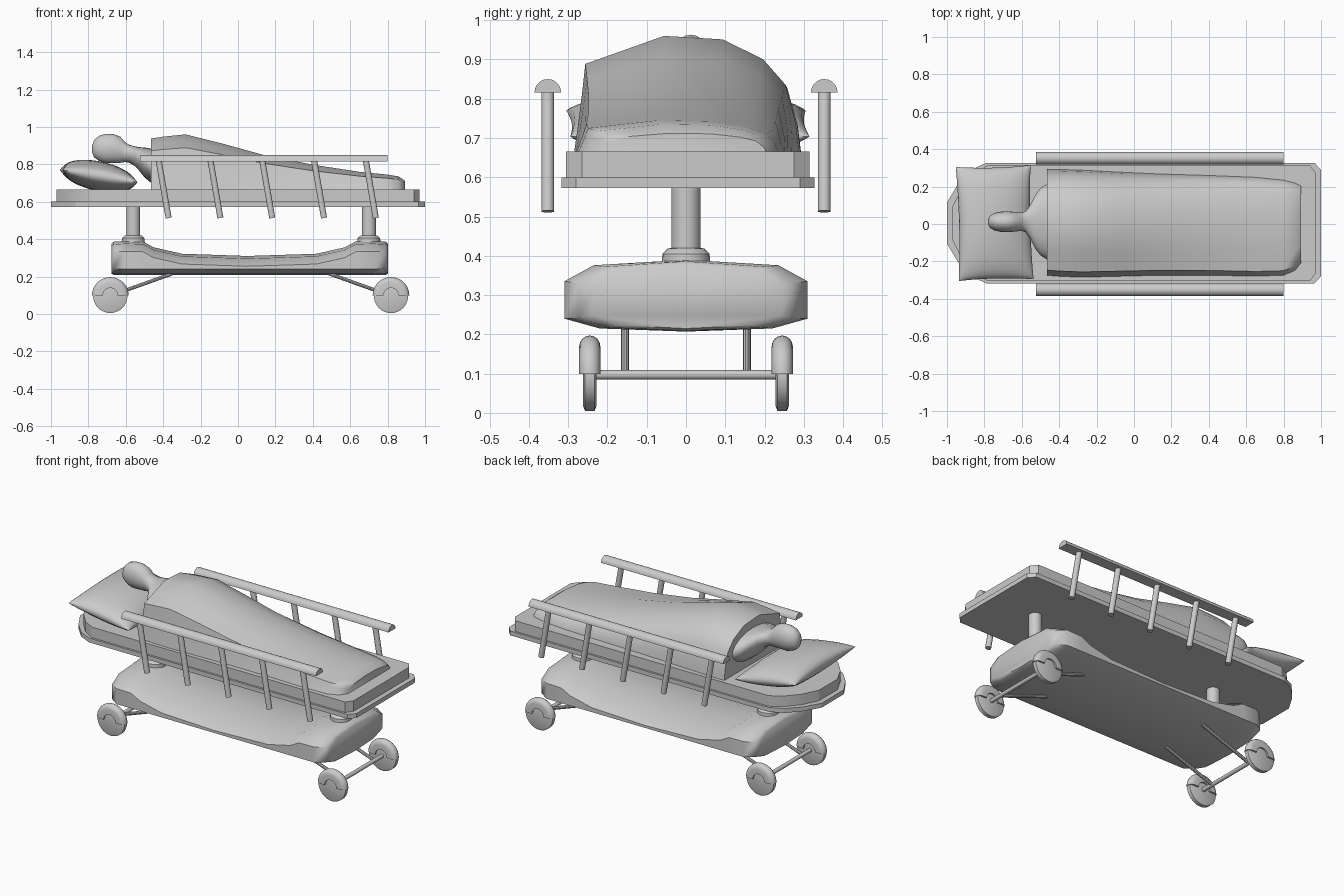
import bpy, bmesh
from math import sin, cos, pi, radians
from mathutils import Vector

if "Cube" in bpy.data.objects:
    bpy.data.objects.remove(bpy.data.objects["Cube"])


def finish(name, bm, angle=35):
    bmesh.ops.recalc_face_normals(bm, faces=bm.faces)
    me = bpy.data.meshes.new(name)
    bm.to_mesh(me)
    bm.free()
    ob = bpy.data.objects.new(name, me)
    bpy.context.collection.objects.link(ob)
    bpy.ops.object.select_all(action='DESELECT')
    ob.select_set(True)
    bpy.context.view_layer.objects.active = ob
    bpy.ops.object.shade_smooth_by_angle(angle=radians(angle))
    return ob


def loft(name, rings, angle=35):
    """Skin a list of closed rings and cap both ends."""
    bm = bmesh.new()
    vs = [[bm.verts.new(p) for p in r] for r in rings]
    n = len(rings[0])
    for a, b in zip(vs, vs[1:]):
        for i in range(n):
            bm.faces.new((a[i], a[(i + 1) % n], b[(i + 1) % n], b[i]))
    bm.faces.new(vs[0])
    bm.faces.new(vs[-1])
    return finish(name, bm, angle)


def rod(name, a, b, r, n=16):
    a, b = Vector(a), Vector(b)
    q = (b - a).to_track_quat('Z', 'Y')
    ring = [q @ Vector((r * cos(2 * pi * i / n), r * sin(2 * pi * i / n), 0)) for i in range(n)]
    return loft(name, [[p + e for p in ring] for e in (a, b)])


def slab(name, half, z0, z1):
    """Flat slab from half an outline (y >= 0), mirrored."""
    pts = half + [(x, -y) for x, y in reversed(half)]
    return loft(name, [[(x, y + 0.005, z) for x, y in pts] for z in (z0, z1)], 20)


# bed deck and mattress
slab("bed_deck", [(-1, .11), (-.94, .21), (-.87, .285), (-.79, .322),
                  (.965, .322), (1, .285)], .573, .6)
slab("mattress", [(-.97, .09), (-.92, .19), (-.85, .27), (-.78, .31),
                  (.94, .31), (.97, .27)], .6, .665)

# base body with raised ends
def base_ring(x, top, w, low):
    half = [(0, top), (.235, top - .014), (.31, top - .055), (.31, low + .033),
            (.22, low + .008), (0, low)]
    pts = half + [(-y, z) for y, z in reversed(half[1:-1])]
    return [(x, y * w, z) for y, z in pts]

loft("base_body", [base_ring(*s) for s in [
    (-.677, .376, .77, .215), (-.665, .386, .88, .209), (-.61, .39, 1, .207),
    (-.51, .388, 1, .207), (-.45, .356, 1, .207), (-.30, .322, 1, .207),
    (.05, .31, 1, .207), (.42, .322, 1, .207), (.57, .356, 1, .207),
    (.63, .388, 1, .207), (.73, .39, 1, .207), (.79, .386, .88, .209),
    (.802, .376, .77, .215)]], 50)

# lift posts and collars
for x in (-.56, .70):
    rod("lift_post", (x, 0, .37), (x, 0, .575), .037, 24)
    loft("post_collar", [[(x + r * cos(t * pi / 12), r * sin(t * pi / 12), z)
                          for t in range(24)]
                         for r, z in ((.062, .375), (.06, .405), (.047, .418), (.04, .42))])

# wheels, fenders, axles and struts
for x, inward in ((-.683, 1), (.818, -1)):
    zc = .097
    for s in (-1, 1):
        y = s * .245
        loft("wheel", [[(x + r * cos(i * pi / 16), y + dy, zc + r * sin(i * pi / 16))
                        for i in range(32)]
                       for dy, r in ((-.017, .08), (-.012, .092), (.012, .092), (.017, .08))])
        prof = [(.04, -.027)] + [(.07 + .028 * sin(k * pi / 8), -.027 * cos(k * pi / 8))
                                 for k in range(9)] + [(.04, .027)]
        loft("wheel_fender", [[(x + r * cos(j * pi / 16), y + dy, zc + .002 + r * sin(j * pi / 16))
                               for r, dy in prof] for j in range(17)], 40)
        rod("strut", (x, s * .155, zc), (x + inward * .33, s * .155, .215), .01, 10)
    rod("axle", (x, -.24, zc), (x, .24, zc), .012, 12)

# side rails with slanted bars
for s in (-1, 1):
    y = s * .352
    loft("side_rail", [[(x, y + .034 * cos(k * pi / 10), .816 + .034 * sin(k * pi / 10))
                        for k in range(11)] for x in (-.523, .80)])
    for i in range(5):
        x = -.425 + i * .277
        bar = rod("rail_bar", (x, y, .825), (x + .054, y, .513), .0165, 14)

# pillow: two bulged sheets meeting along a pinched seam
bm = bmesh.new()
N = 16
grids = []
for side in (1, -1):
    g = []
    for i in range(N + 1):
        for j in range(N + 1):
            u, v = -cos(pi * i / N), -cos(pi * j / N)
            h = .08 * max(0, (1 - u * u) * (1 - v * v)) ** .45
            x = -.745 + .2 * u * (1 - .05 * (1 - v * v)) - .008 * v
            yy = .005 + .305 * v * (1 - .03 * (1 - u * u)) + .005 * u
            g.append(bm.verts.new((x, yy, .737 - .033 * u + side * h)))
    for i in range(N):
        for j in range(N):
            k = i * (N + 1) + j
            bm.faces.new((g[k], g[k + 1], g[k + N + 2], g[k + N + 1]))
bmesh.ops.remove_doubles(bm, verts=bm.verts, dist=.0005)
finish("pillow", bm, 60)

# head, neck and shoulders of the lying figure
loft("lying_figure", [[(x, .012 + hy * cos(i * pi / 12), zc + hz * sin(i * pi / 12))
                       for i in range(24)] for x, zc, hy, hz in [
    (-.78, .882, .012, .018), (-.77, .883, .033, .045), (-.745, .886, .047, .066),
    (-.71, .885, .054, .077), (-.67, .885, .055, .078), (-.63, .878, .052, .07),
    (-.605, .866, .048, .054), (-.58, .856, .056, .048), (-.555, .845, .09, .052),
    (-.53, .83, .14, .062), (-.50, .81, .18, .08), (-.46, .79, .205, .093),
    (-.30, .79, .21, .1)]], 60)

# blanket draped over the body
section = [(-1, 0), (-.97, .2), (-.93, .5), (-.9, .76), (-.55, .88), (-.2, 1), (.32, .97),
           (.68, .8), (.88, .58), (.97, .25), (1, 0)]
loft("blanket", [[(x, y0 + (y1 - y0) * (u + 1) / 2, .663 + h * (top - .663)) for u, h in section]
                 for x, top, y0, y1 in [
    (-.465, .938, -.275, .293), (-.40, .948, -.28, .292), (-.28, .96, -.285, .288),
    (-.08, .91, -.28, .278), (.13, .852, -.275, .268), (.40, .798, -.275, .26),
    (.65, .76, -.28, .25), (.80, .745, -.275, .235), (.86, .735, -.25, .22),
    (.892, .712, -.21, .205)]], 50)
